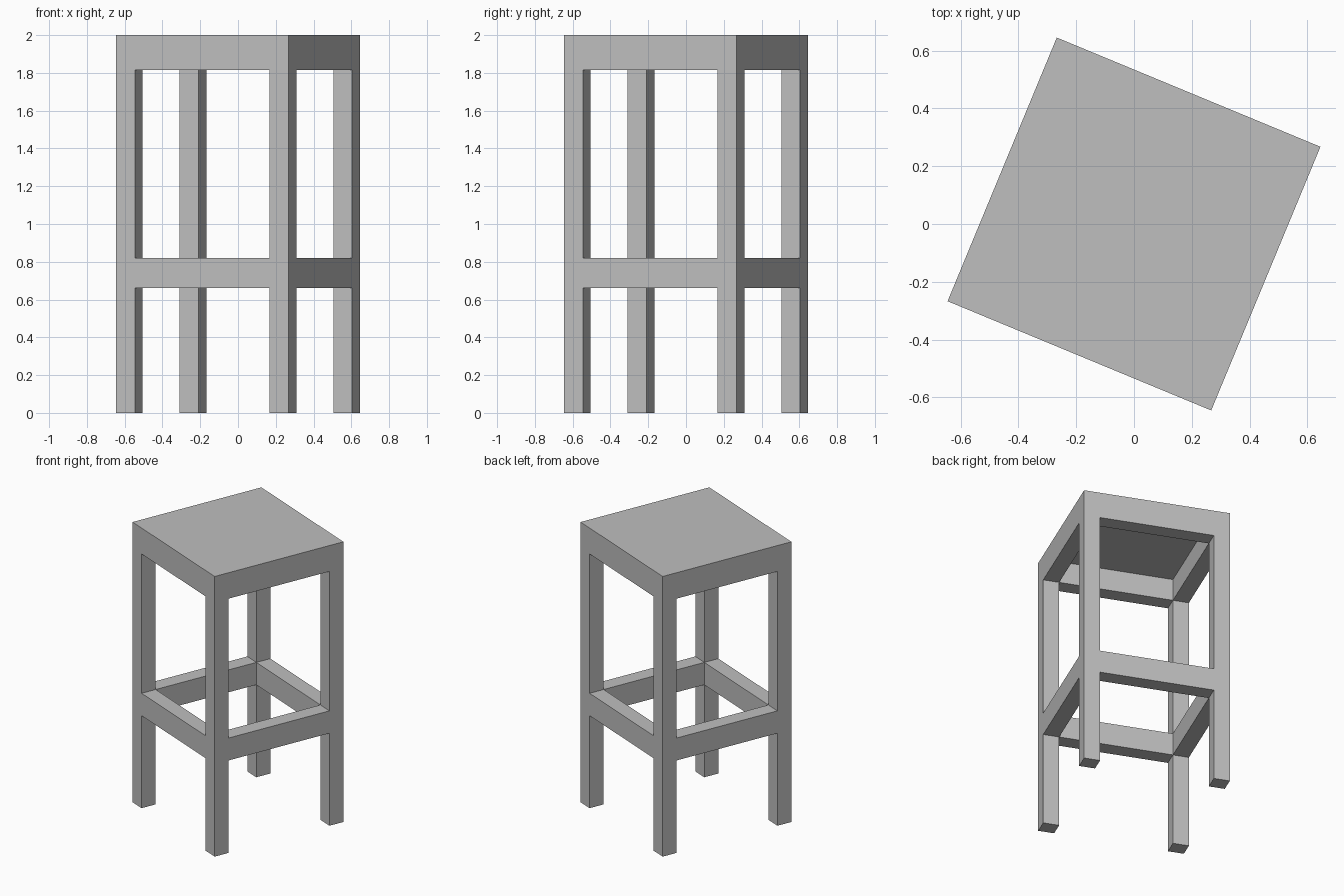
import bpy
import bmesh
from math import radians
from mathutils import Matrix, Vector

cube = bpy.data.objects.get("Cube")
if cube:
    bpy.data.objects.remove(cube, do_unlink=True)

SIDE = 0.988          # width of the square seat
POST = 0.108          # leg and rail thickness
LEG_TOP = 1.97        # underside of the seat panel
TURN = Matrix.Rotation(radians(-22.5), 4, 'Z')

grey = bpy.data.materials.new("plain_grey")
grey.use_nodes = True
colour = (0.52, 0.52, 0.52, 1)
grey.diffuse_color = colour
grey.node_tree.nodes["Principled BSDF"].inputs["Base Color"].default_value = colour


def box(name, centre, size, turn=TURN):
    """Add a flat-shaded box, turned about the stool's axis."""
    bm = bmesh.new()
    place = turn @ Matrix.Translation(Vector(centre)) @ Matrix.Diagonal((*size, 1))
    bmesh.ops.create_cube(bm, size=1, matrix=place)
    mesh = bpy.data.meshes.new(name)
    bm.to_mesh(mesh)
    bm.free()
    mesh.materials.append(grey)
    obj = bpy.data.objects.new(name, mesh)
    bpy.context.collection.objects.link(obj)
    return obj


# Seat panel
box("seat", (0, 0, (2 + LEG_TOP) / 2), (SIDE, SIDE, 2 - LEG_TOP))

# Each side has one leg, one apron under the seat and one foot rail
edge = (SIDE - POST) / 2
span = SIDE - 2 * POST
for i, side in enumerate(("front", "left", "back", "right")):
    turn = TURN @ Matrix.Rotation(radians(90 * i), 4, 'Z')
    box(side + "_leg", (-edge, -edge, LEG_TOP / 2), (POST, POST, LEG_TOP), turn)
    for part, low, high in (("apron", 1.815, LEG_TOP), ("foot_rail", 0.66, 0.82)):
        box(f"{side}_{part}", (0, -edge, (low + high) / 2),
            (span, POST, high - low), turn)
